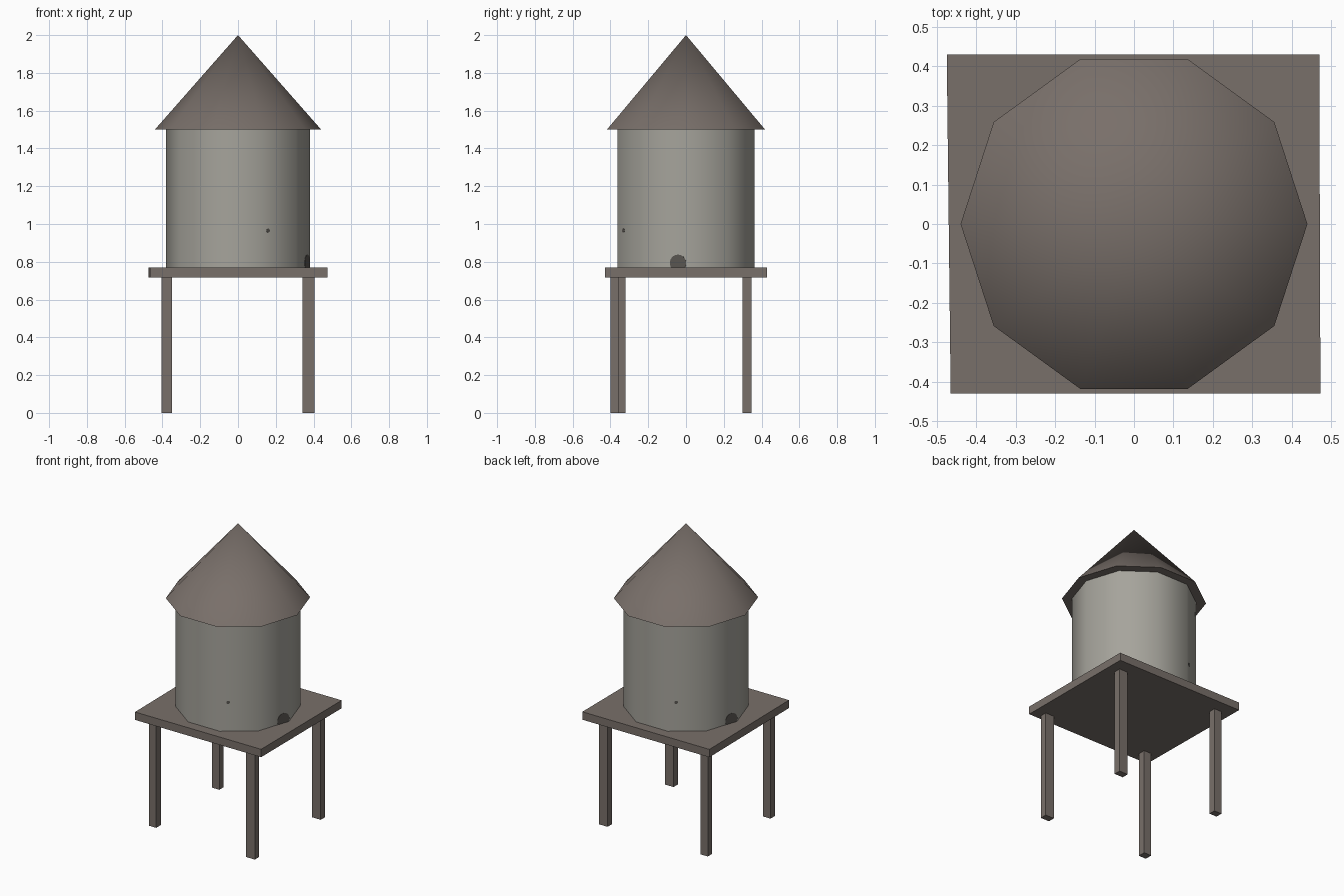
import bpy, bmesh, math
from mathutils import Vector

if "Cube" in bpy.data.objects:
    bpy.data.objects.remove(bpy.data.objects["Cube"])

SIDES = 10


def material(name, rgb):
    m = bpy.data.materials.new(name)
    m.diffuse_color = (*rgb, 1)
    m.use_nodes = True
    m.node_tree.nodes["Principled BSDF"].inputs["Base Color"].default_value = m.diffuse_color
    return m


brown = material("weathered brown", (0.19, 0.16, 0.143))
grey = material("warm grey", (0.38, 0.37, 0.33))
dark = material("dark grey brown", (0.10, 0.092, 0.082))


def finish(name, bm, mat, smooth=False):
    bmesh.ops.recalc_face_normals(bm, faces=bm.faces)
    me = bpy.data.meshes.new(name)
    bm.to_mesh(me)
    bm.free()
    me.materials.append(mat)
    if smooth:
        me.polygons.foreach_set("use_smooth", [True] * len(me.polygons))
        me.set_sharp_from_angle(angle=math.radians(40))
    ob = bpy.data.objects.new(name, me)
    bpy.context.collection.objects.link(ob)
    return ob


def prism(name, outline, offset, mat, smooth=False):
    """Extrude a closed 3D outline by an offset."""
    bm = bmesh.new()
    face = bm.faces.new([bm.verts.new(p) for p in outline])
    ext = bmesh.ops.extrude_face_region(bm, geom=[face], use_keep_orig=True)
    moved = [g for g in ext["geom"] if isinstance(g, bmesh.types.BMVert)]
    bmesh.ops.translate(bm, verts=moved, vec=offset)
    return finish(name, bm, mat, smooth)


def ring(radius, z):
    return [(radius * math.cos(math.tau * i / SIDES),
             radius * math.sin(math.tau * i / SIDES), z) for i in range(SIDES)]


# Legs, slightly irregular in place and width
for name, x, y, w, d in [("front_left_leg", -0.377, -0.345, 0.055, 0.05),
                         ("front_right_leg", 0.373, -0.377, 0.064, 0.046),
                         ("back_left_leg", -0.377, 0.323, 0.055, 0.046),
                         ("back_right_leg", 0.373, 0.323, 0.064, 0.046)]:
    foot = [(x + sx * w / 2, y + sy * d / 2, 0)
            for sx, sy in ((-1, -1), (1, -1), (1, 1), (-1, 1))]
    prism(name, foot, (0, 0, 0.72), brown)

# Platform, slightly out of square
prism("platform", [(-0.465, -0.43, 0.718), (0.473, -0.43, 0.718),
                   (0.47, 0.43, 0.718), (-0.475, 0.43, 0.718)],
      (0, 0, 0.053), brown)

# Ten-sided tank
prism("tank", ring(0.38, 0.77), (0, 0, 0.73), grey, smooth=True)

# Ten-sided pointed roof
bm = bmesh.new()
eave = [bm.verts.new(p) for p in ring(0.44, 1.5)]
tip = bm.verts.new((0, 0, 2))
bm.faces.new(eave)
for i in range(SIDES):
    bm.faces.new((eave[i], eave[(i + 1) % SIDES], tip))
finish("roof", bm, brown, smooth=True)


# Thin dark plates on the tank faces, repeated on the opposite side
def wall_plate(name, angle, side, z, radius, floor, steps):
    a = math.radians(angle)
    n = Vector((math.cos(a), math.sin(a), 0))
    t = Vector((-n.y, n.x, 0))
    base = n * (0.38 * math.cos(math.pi / SIDES) - 0.002)
    pts = []
    for i in range(steps):
        b = math.tau * i / steps
        p = base + t * (side + radius * math.cos(b))
        p.z = max(z + radius * math.sin(b), floor)
        pts.append(p)
    prism(name, pts, n * 0.004, dark)


for turn, label in ((0, "a"), (180, "b")):
    wall_plate("round_opening_" + label, -18 + turn, 0.073, 0.793, 0.045, 0.765, 24)
    wall_plate("small_hole_" + label, -54 + turn, -0.066, 0.965, 0.011, 0, 10)
